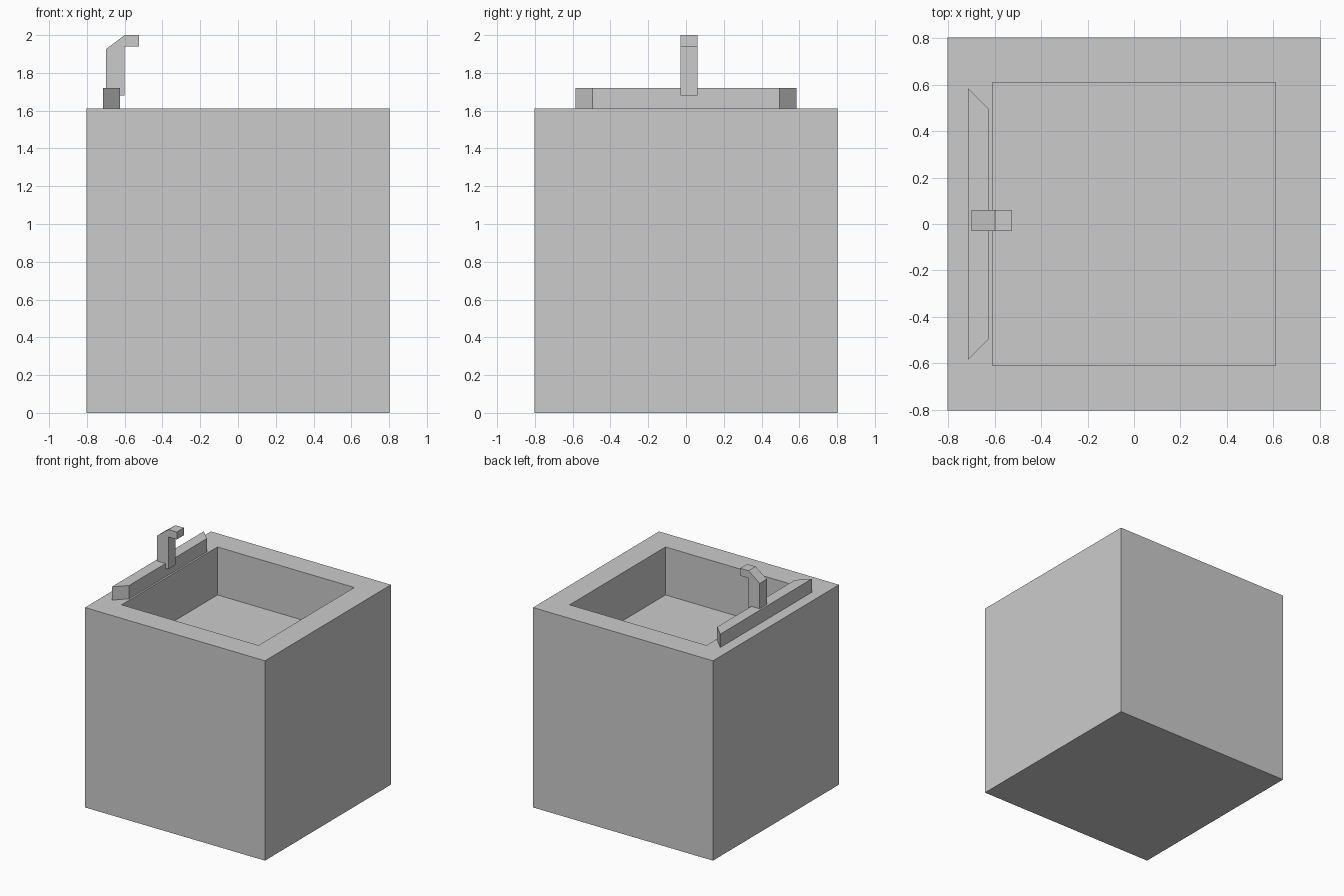
import bpy, bmesh
from mathutils import Vector

if "Cube" in bpy.data.objects:
    bpy.data.objects.remove(bpy.data.objects["Cube"])

HALF, TOP = 0.803, 1.612      # cabinet half width and height
BASIN_HALF, FLOOR = 0.531, 1.225


def finish(bm, name):
    bmesh.ops.recalc_face_normals(bm, faces=bm.faces[:])
    mesh = bpy.data.meshes.new(name)
    bm.to_mesh(mesh)
    bm.free()
    obj = bpy.data.objects.new(name, mesh)
    bpy.context.collection.objects.link(obj)
    return obj


def prism(name, points, offset):
    """Extrude a flat outline along an offset into a closed solid."""
    bm = bmesh.new()
    face = bm.faces.new([bm.verts.new(p) for p in points])
    ext = bmesh.ops.extrude_face_region(bm, geom=[face], use_keep_orig=True)
    verts = [g for g in ext["geom"] if isinstance(g, bmesh.types.BMVert)]
    bmesh.ops.translate(bm, verts=verts, vec=Vector(offset))
    return finish(bm, name)


# Cabinet block with the basin sunk into its top
bm = bmesh.new()
bmesh.ops.create_cube(bm, size=1)
bmesh.ops.scale(bm, verts=bm.verts[:], vec=(2 * HALF, 2 * HALF, TOP))
bmesh.ops.translate(bm, verts=bm.verts[:], vec=(0, 0, TOP / 2))
top = max(bm.faces, key=lambda f: f.calc_center_median().z)
bmesh.ops.inset_region(bm, faces=[top], thickness=HALF - BASIN_HALF)
floor = bmesh.ops.extrude_discrete_faces(bm, faces=[top])["faces"][0]
bmesh.ops.translate(bm, verts=floor.verts[:], vec=(0, 0, FLOOR - TOP))
finish(bm, "sink_cabinet")

# Ledge behind the basin, with mitred ends
ledge = [(-0.715, -0.585), (-0.625, -0.495), (-0.625, 0.495), (-0.715, 0.585)]
prism("tap_ledge", [(x, y, TOP) for x, y in ledge], (0, 0, 0.108))

# Tap: upright with a chamfered bend and short spout
tap = [(-0.70, 1.68), (-0.60, 1.68), (-0.60, 1.94), (-0.525, 1.94),
       (-0.525, 2.0), (-0.60, 2.0), (-0.70, 1.925)]
prism("tap", [(x, -0.03, z) for x, z in tap], (0, 0.09, 0))
